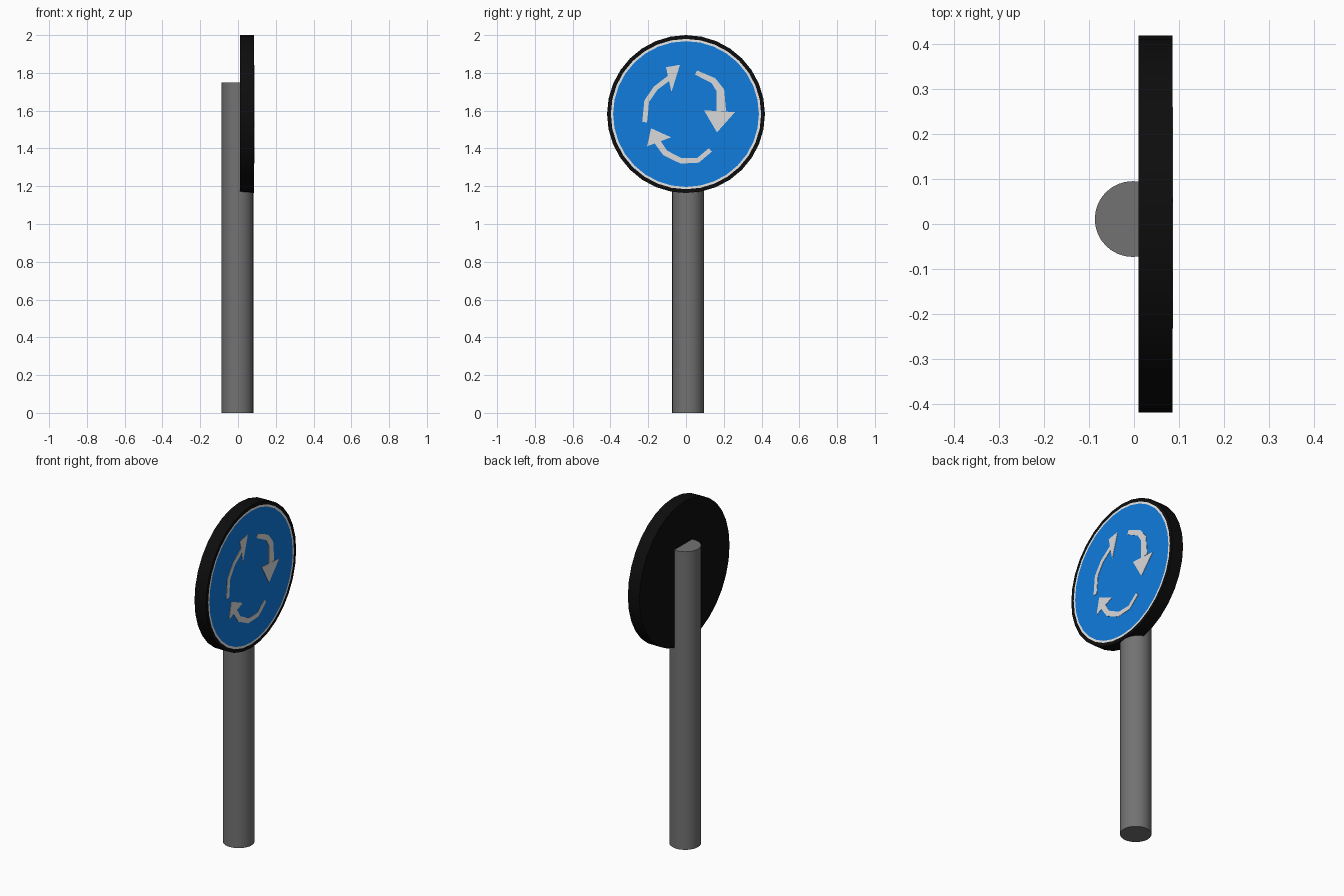
import bpy, bmesh, math
from mathutils import Vector, Matrix

cube = bpy.data.objects.get("Cube")
if cube:
    bpy.data.objects.remove(cube, do_unlink=True)


def material(name, rgb):
    m = bpy.data.materials.new(name)
    m.use_nodes = True
    m.diffuse_color = (*rgb, 1)
    m.node_tree.nodes["Principled BSDF"].inputs["Base Color"].default_value = (*rgb, 1)
    return m


black = material("black rim", (0.004, 0.004, 0.004))
white = material("white border", (0.9, 0.9, 0.9))
blue = material("sign blue", (0.005, 0.2, 0.73))
pale = material("arrow pale grey", (0.7, 0.7, 0.7))
grey = material("pole grey", (0.17, 0.17, 0.17))

CENTRE_Z, RADIUS, FRONT_X, BACK_X = 1.582, 0.418, 0.085, 0.01


def finish(bm, name, mats, smooth=False):
    bmesh.ops.recalc_face_normals(bm, faces=bm.faces)
    mesh = bpy.data.meshes.new(name)
    bm.to_mesh(mesh)
    bm.free()
    for m in mats:
        mesh.materials.append(m)
    ob = bpy.data.objects.new(name, mesh)
    bpy.context.collection.objects.link(ob)
    if smooth:
        bpy.ops.object.select_all(action='DESELECT')
        ob.select_set(True)
        bpy.context.view_layer.objects.active = ob
        bpy.ops.object.shade_smooth_by_angle(angle=math.radians(30))
    return ob


def cylinder(radius, depth, sides, matrix):
    bm = bmesh.new()
    bmesh.ops.create_cone(bm, cap_ends=True, segments=sides, radius1=radius,
                          radius2=radius, depth=depth, matrix=matrix)
    return bm


# Pole
finish(cylinder(0.084, 1.75, 32, Matrix.Translation((-0.003, 0.011, 0.875))),
       "pole", [grey], True)

# Round sign plate with white border and blue field inset in its front cap
place = (Matrix.Translation(((FRONT_X + BACK_X) / 2, 0, CENTRE_Z))
         @ Matrix.Rotation(math.pi / 2, 4, 'Y'))
bm = cylinder(RADIUS, FRONT_X - BACK_X, 32, place)
bm.normal_update()
front = max(bm.faces, key=lambda f: f.calc_center_median().x)
for index, width in ((1, 0.02), (2, 0.012)):
    bmesh.ops.inset_region(bm, faces=[front], thickness=width, use_even_offset=True)
    front.material_index = index
    if index == 1:
        continue
    # The ring between the two insets stays white
    for f in bm.faces:
        c = f.calc_center_median()
        if f is not front and c.x > FRONT_X - 0.001:
            r = math.hypot(c.y, c.z - CENTRE_Z)
            f.material_index = 1 if r < RADIUS - 0.02 else 0
finish(bm, "sign_plate", [black, white, blue], True)


# Arrows: a tapering bent shaft and a triangular head, as thin plates
def arrow(name, path, start_width, end_width, head):
    bm = bmesh.new()

    def vert(p):
        return bm.verts.new((FRONT_X + 0.002, p.x, CENTRE_Z + p.y))

    pts = [Vector(p) for p in path]
    pairs = []
    for i, p in enumerate(pts):
        d = (pts[min(i + 1, len(pts) - 1)] - pts[max(i - 1, 0)]).normalized()
        t = i / (len(pts) - 1)
        side = Vector((-d.y, d.x)) * (start_width + (end_width - start_width) * t) / 2
        pairs.append((vert(p + side), vert(p - side)))
    for (a, b), (c, d) in zip(pairs, pairs[1:]):
        bm.faces.new((a, b, d, c))
    bm.faces.new([vert(Vector(p)) for p in head])
    bmesh.ops.recalc_face_normals(bm, faces=bm.faces)
    for f in bm.faces:
        f.normal_update()
        if f.normal.x < 0:
            f.normal_flip()
    extruded = bmesh.ops.extrude_face_region(bm, geom=bm.faces[:], use_keep_orig=True)
    moved = [g for g in extruded["geom"] if isinstance(g, bmesh.types.BMVert)]
    bmesh.ops.translate(bm, verts=moved, vec=(-0.0025, 0, 0))
    finish(bm, name, [pale])


arrow("arrow_rising",
      [(-.219, -.043), (-.208, .068), (-.161, .137), (-.084, .195)], .026, .026,
      [(-.106, .248), (-.032, .261), (-.077, .116)])
arrow("arrow_falling",
      [(.053, .22), (.145, .177), (.182, .126), (.187, .015)], .024, .05,
      [(.095, .02), (.259, .01), (.164, -.097)])
arrow("arrow_returning",
      [(.129, -.19), (.063, -.245), (-.026, -.248), (-.111, -.205), (-.153, -.144)],
      .024, .034,
      [(-.185, -.075), (-.079, -.123), (-.206, -.171)])
